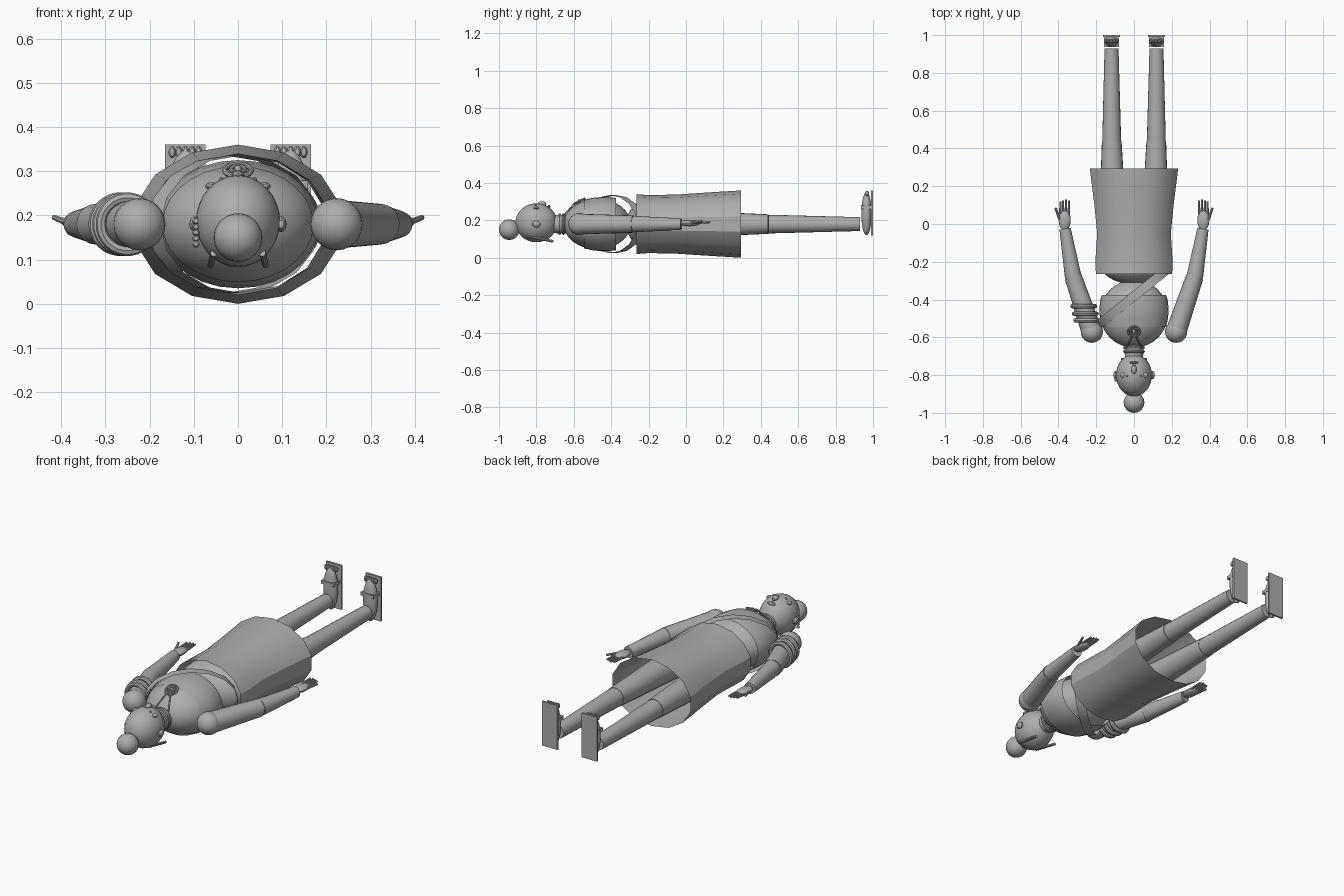
import bpy, bmesh
from math import sin, cos, tau
from mathutils import Vector, Matrix

if "Cube" in bpy.data.objects:
    bpy.data.objects.remove(bpy.data.objects["Cube"], do_unlink=True)

CZ = 0.18  # height of the body axis
parts = []
grey = bpy.data.materials.new("plain_grey")
grey.use_nodes = True
grey.diffuse_color = (0.42, 0.42, 0.42, 1)
grey.node_tree.nodes["Principled BSDF"].inputs["Base Color"].default_value = (0.42, 0.42, 0.42, 1)


def finish(name, bm):
    mesh = bpy.data.meshes.new(name)
    bm.to_mesh(mesh)
    bm.free()
    mesh.materials.append(grey)
    obj = bpy.data.objects.new(name, mesh)
    bpy.context.collection.objects.link(obj)
    parts.append(obj)
    return obj


def ball(name, loc, size, seg=24, axis=(0, 1, 0)):
    """Ellipsoid with its poles along the body."""
    bm = bmesh.new()
    spin = Vector(axis).to_track_quat("Z", "X").to_matrix().to_4x4()
    bmesh.ops.create_uvsphere(bm, u_segments=seg, v_segments=seg // 2, radius=1, matrix=spin)
    bmesh.ops.transform(bm, matrix=Matrix.Translation(loc) @ Matrix.Diagonal((*size, 1)), verts=bm.verts)
    return finish(name, bm)


def rod(name, a, b, r1, r2, seg=20):
    """Tapered cylinder between two points."""
    a, b = Vector(a), Vector(b)
    bm = bmesh.new()
    m = Matrix.Translation((a + b) / 2) @ (b - a).to_track_quat("Z", "Y").to_matrix().to_4x4()
    bmesh.ops.create_cone(bm, cap_ends=True, segments=seg, radius1=r1, radius2=r2,
                          depth=(b - a).length, matrix=m)
    return finish(name, bm)


def box(name, loc, size):
    bm = bmesh.new()
    bmesh.ops.create_cube(bm, size=1, matrix=Matrix.Translation(loc) @ Matrix.Diagonal((*size, 1)))
    return finish(name, bm)


def loft(name, rings):
    """Open tube skinned through rings of points."""
    bm = bmesh.new()
    rows = [[bm.verts.new(p) for p in ring] for ring in rings]
    for lo, hi in zip(rows, rows[1:]):
        for i in range(len(lo)):
            j = (i + 1) % len(lo)
            bm.faces.new((lo[i], lo[j], hi[j], hi[i]))
    bmesh.ops.recalc_face_normals(bm, faces=bm.faces)
    return finish(name, bm)


def oval(y, rx, rz, n):
    return [(rx * sin(tau * i / n), y, CZ + rz * cos(tau * i / n)) for i in range(n)]


def hoop(name, loc, axis, radius, tube):
    axis = Vector(axis).normalized()
    u = axis.orthogonal().normalized()
    v = axis.cross(u)
    rings = []
    for k in range(9):
        r, h = radius + tube * cos(tau * k / 8), tube * sin(tau * k / 8)
        rings.append([Vector(loc) + axis * h + (u * cos(tau * i / 28) + v * sin(tau * i / 28)) * r
                      for i in range(28)])
    return loft(name, rings)


# Head, hair bun and face
ball("head", (0, -0.80, 0.187), (0.095, 0.112, 0.104), 32)
ball("hair_bun", (0, -0.945, 0.15), (0.055, 0.055, 0.055))
ball("nose", (0, -0.77, 0.288), (0.014, 0.024, 0.014), 12)
ball("mouth", (0, -0.733, 0.272), (0.024, 0.008, 0.01), 12)
for side, s in (("left", 1), ("right", -1)):
    ball(side + "_eye", (s * 0.06, -0.80, 0.266), (0.014, 0.015, 0.009), 12)
    ball(side + "_pupil", (s * 0.037, -0.805, 0.281), (0.006, 0.006, 0.006), 10)
    ball(side + "_ear", (s * 0.098, -0.80, 0.18), (0.012, 0.022, 0.018), 12)
    rod(side + "_back_braid", (s * 0.055, -0.85, 0.115), (s * 0.062, -0.71, 0.088), 0.008, 0.007, 10)
for i in range(5):
    ball("side_bead", (-0.095, -0.825, 0.135 + 0.013 * i), (0.009, 0.009, 0.008), 10)

# Neck, collar and pendant
rod("neck", (0, -0.72, CZ), (0, -0.60, CZ), 0.048, 0.052)
for y in (-0.675, -0.655):
    hoop("collar", (0, y, CZ), (0, 1, 0), 0.05, 0.008)
tilt = (0, -0.45, 0.9)
hoop("pendant_rim", (0, -0.57, 0.302), tilt, 0.03, 0.006)
hoop("pendant_ring", (0, -0.57, 0.304), tilt, 0.016, 0.005)
ball("pendant_stone", (0, -0.57, 0.304), (0.009, 0.009, 0.009), 12)
for s in (1, -1):
    rod("pendant_cord", (s * 0.04, -0.655, 0.225), (s * 0.008, -0.59, 0.298), 0.004, 0.004, 8)

# Torso, chest wrap and hips
ball("torso", (0, -0.475, CZ), (0.18, 0.18, 0.135), 32)
loft("chest_wrap", [oval(y, rx, rz, 28) for y, rx, rz in
                    ((-0.545, 0.17, 0.13), (-0.50, 0.18, 0.14), (-0.45, 0.184, 0.145),
                     (-0.40, 0.178, 0.143), (-0.375, 0.17, 0.14))])
ball("hips", (0, -0.19, CZ), (0.19, 0.13, 0.135), 32)

# Skirt: open, faceted tube
loft("skirt", [oval(y, rx, rz, 14) for y, rx, rz in
               ((-0.265, 0.207, 0.16), (-0.20, 0.21, 0.155), (-0.05, 0.20, 0.158),
                (0.10, 0.215, 0.168), (0.295, 0.24, 0.18))])

# Diagonal sash looping round front and back
centre, along = Vector((-0.01, -0.39, CZ)), Vector((0.18, 0.145, 0))
across = Vector((-0.145, 0.18, 0)).normalized() * 0.024
loft("sash", [[centre + along * cos(tau * i / 16) + Vector((0, 0, 0.155 * sin(tau * i / 16))) + across * k
               for i in range(16)] for k in (-1, 1)])

for side, s in (("left", 1), ("right", -1)):
    # Arm
    shoulder, elbow, wrist = (s * 0.223, -0.57, CZ), (s * 0.322, -0.28, CZ), (s * 0.365, -0.025, CZ)
    ball(side + "_shoulder", shoulder, (0.059, 0.059, 0.059))
    rod(side + "_upper_arm", shoulder, elbow, 0.055, 0.046)
    ball(side + "_elbow", elbow, (0.042, 0.042, 0.042), 16)
    rod(side + "_forearm", elbow, wrist, 0.044, 0.03)
    # Hand
    ball(side + "_palm", (s * 0.367, 0.02, 0.185), (0.032, 0.055, 0.017), 16)
    for i in range(4):
        x = s * (0.345 + 0.015 * i)
        rod(side + "_finger", (x, 0.05, 0.186), (x, 0.13 - 0.005 * abs(i - 1), 0.19), 0.0065, 0.005, 8)
    rod(side + "_thumb", (s * 0.39, 0.015, 0.185), (s * 0.416, 0.085, 0.195), 0.008, 0.006, 8)
    # Leg
    hip, knee, ankle = (s * 0.11, -0.15, CZ), (s * 0.118, 0.44, CZ), (s * 0.119, 0.93, CZ)
    rod(side + "_thigh", hip, knee, 0.08, 0.052)
    rod(side + "_shin", knee, ankle, 0.05, 0.037)
    # Foot and sandal
    ball(side + "_foot", (s * 0.119, 0.965, 0.235), (0.04, 0.028, 0.115))
    box(side + "_sole", (s * 0.119, 0.995, 0.24), (0.092, 0.01, 0.24))
    for i in range(5):
        ball(side + "_toe", (s * (0.089 + 0.015 * i), 0.968, 0.343), (0.009, 0.011, 0.015), 10)
    box(side + "_sandal_strap", (s * 0.119, 0.962, 0.27), (0.078, 0.052, 0.018))

# Bangles on the right upper arm
for x, y in ((-0.25, -0.51), (-0.258, -0.475), (-0.266, -0.435)):
    hoop("bangle", (x, y, CZ), (0, 1, 0), 0.06, 0.012)

bpy.ops.object.select_all(action="DESELECT")
for obj in parts:
    obj.select_set(True)
bpy.context.view_layer.objects.active = parts[0]
bpy.ops.object.shade_smooth_by_angle()
